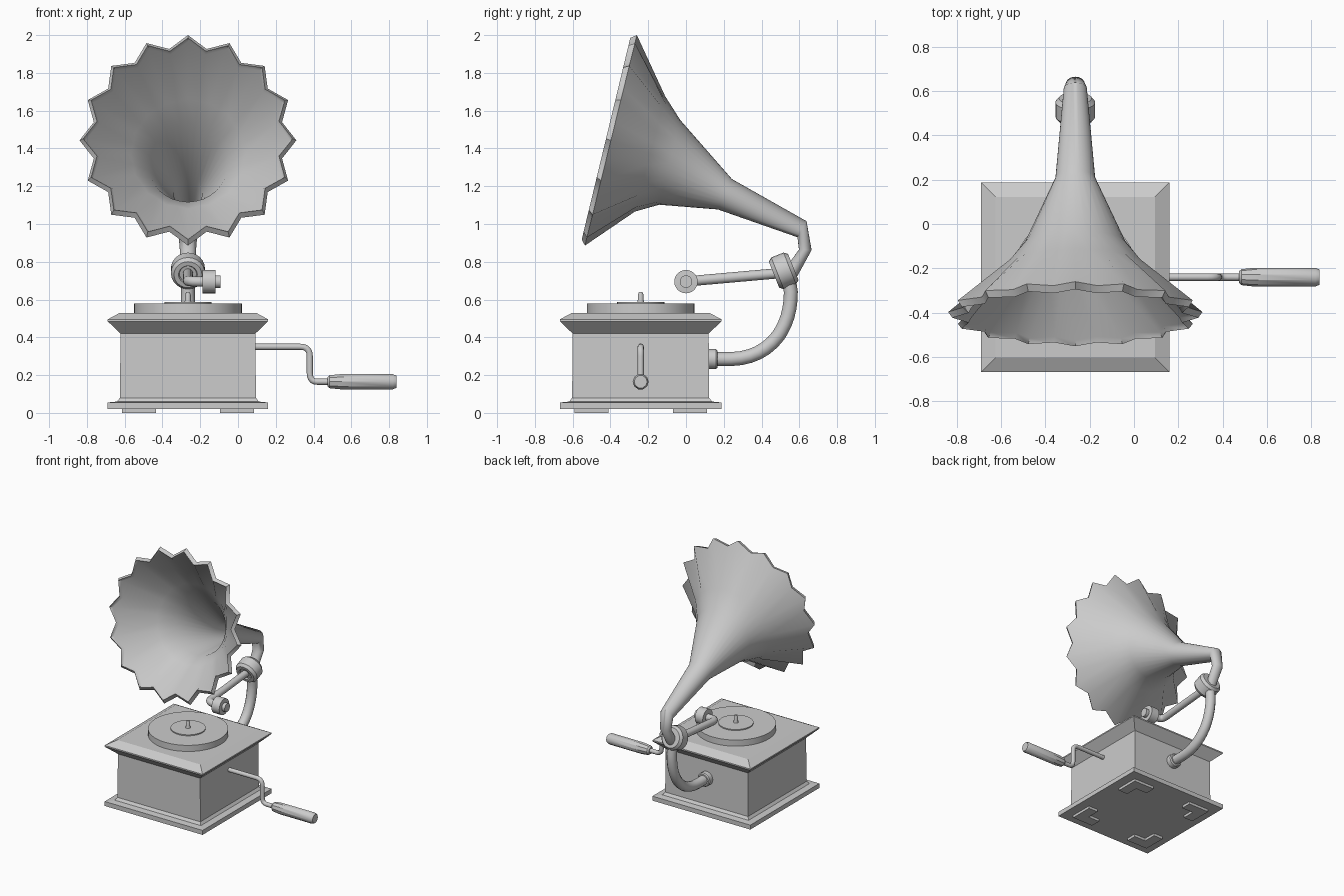
import bpy, math
from math import sin, cos, pi
from mathutils import Vector

if "Cube" in bpy.data.objects:
    bpy.data.objects.remove(bpy.data.objects["Cube"])

CX, CY = -0.265, -0.24   # centre of the cabinet


def loft(name, rings, angle=35, closed=False):
    """Skin a list of equal-length vertex rings, capped unless closed on itself."""
    n = len(rings[0])
    verts = [v for r in rings for v in r]
    faces = []
    for k in range(len(rings) - 1):
        a, b = k * n, (k + 1) * n
        faces += [(a + i, a + (i + 1) % n, b + (i + 1) % n, b + i) for i in range(n)]
    faces.append(tuple(reversed(range(n))))
    faces.append(tuple(range(len(verts) - n, len(verts))))
    me = bpy.data.meshes.new(name)
    me.from_pydata(verts, [], faces)
    ob = bpy.data.objects.new(name, me)
    bpy.context.collection.objects.link(ob)
    smooth(ob, angle)
    return ob


def smooth(ob, angle):
    bpy.ops.object.select_all(action='DESELECT')
    ob.select_set(True)
    bpy.context.view_layer.objects.active = ob
    bpy.ops.object.mode_set(mode='EDIT')
    bpy.ops.mesh.select_all(action='SELECT')
    bpy.ops.mesh.normals_make_consistent(inside=False)
    bpy.ops.object.mode_set(mode='OBJECT')
    bpy.ops.object.shade_smooth_by_angle(angle=math.radians(angle))


def lathe(name, loc, axis, profile, n=32):
    """Turn (radius, height) points around an axis."""
    q = Vector(axis).to_track_quat('Z', 'Y')
    rings = [[Vector(loc) + q @ Vector((r * cos(2 * pi * i / n), r * sin(2 * pi * i / n), h))
              for i in range(n)] for r, h in profile]
    return loft(name, rings)


def tube(name, pts, radius, res=4):
    """Round pipe along a path."""
    cu = bpy.data.curves.new(name, 'CURVE')
    cu.dimensions = '3D'
    cu.bevel_depth, cu.bevel_resolution, cu.use_fill_caps = radius, res, True
    sp = cu.splines.new('POLY')
    sp.points.add(len(pts) - 1)
    for p, co in zip(sp.points, pts):
        p.co = (*co, 1)
    ob = bpy.data.objects.new(name, cu)
    bpy.context.collection.objects.link(ob)
    bpy.ops.object.select_all(action='DESELECT')
    ob.select_set(True)
    bpy.context.view_layer.objects.active = ob
    bpy.ops.object.convert(target='MESH')
    ob = bpy.context.object
    ob.name = name
    smooth(ob, 40)
    return ob


def bend(a, corner, b, steps=5):
    """Rounded corner between two points."""
    a, c, b = Vector(a), Vector(corner), Vector(b)
    return [a * (1 - t) ** 2 + c * 2 * t * (1 - t) + b * t * t
            for t in (i / steps for i in range(steps + 1))]


# cabinet: plinth, body and moulded top in one square profile
profile = [(.425, .02), (.425, .055), (.375, .06), (.36, .08), (.357, .42),
           (.425, .485), (.425, .495), (.36, .53)]
loft("cabinet", [[(CX + sx * h, CY + sy * (h + .003), z)
                  for sx, sy in ((-1, -1), (1, -1), (1, 1), (-1, 1))] for h, z in profile], 5)

# L-shaped corner feet
L = [(.35, .35), (.17, .35), (.17, .27), (.27, .27), (.27, .17), (.35, .17)]
for sx in (-1, 1):
    for sy in (-1, 1):
        loft("foot", [[(CX + sx * x, CY + sy * y, z) for x, y in L] for z in (0, .02)], 5)

# turntable, record label and spindle
lathe("turntable", (CX, CY, 0), (0, 0, 1), [(.285, .525), (.285, .578)], 48)
lathe("record_label", (CX, CY, 0), (0, 0, 1), [(.125, .57), (.125, .586)], 32)
lathe("spindle", (CX, CY, 0), (0, 0, 1),
      [(.02, .58), (.015, .60), (.015, .625), (.009, .64)], 12)

# crank rod and handle
tube("crank_rod", [(.08, CY, .35)]
     + bend((.33, CY, .35), (.38, CY, .35), (.38, CY, .30))
     + bend((.38, CY, .21), (.38, CY, .165), (.42, CY, .165)) + [(.49, CY, .165)], .017, 3)
lathe("crank_handle", (0, CY, .165), (1, 0, 0),
      [(.025, .473), (.036, .485), (.042, .54), (.042, .82), (.034, .838)], 10)

# rear socket and curved support pipe
lathe("pipe_socket", (CX, 0, .285), (0, 1, 0), [(.053, .11), (.053, .158), (.046, .166)], 24)
tube("support_pipe", [(CX, .15, .285), (CX, .22, .285)]
     + bend((CX, .24, .285), (CX, .40, .29), (CX, .49, .41), 6)
     + bend((CX, .505, .435), (CX, .555, .52), (CX, .555, .64), 5) + [(CX, .54, .74)], .037)

# swivel collar joining pipe, horn and tone arm
lathe("collar", (CX, .517, .752), (0, .93, .37),
      [(.045, -.045), (.05, -.055), (.074, -.055), (.09, -.035), (.09, .035), (.074, .055)], 24)

# tone arm with sound box
tube("tone_arm", [(CX, .50, .74), (CX, .07, .702)]
     + bend((CX, .05, .70), (CX, 0, .697), (CX + .05, 0, .695)) + [(-.17, 0, .695)], .027)
lathe("sound_box", (0, 0, .695), (1, 0, 0),
      [(.062, -.188), (.062, -.12), (.033, -.118), (.033, -.093)], 24)

# horn sections: bottom (y, z), top (y, z), half width, flute valley ratio
outer = [((.53, .77), (.59, .725), .037, 1),
         ((.598, .865), (.665, .862), .043, 1),
         ((.59, .93), (.638, 1.015), .052, 1),
         ((.169, 1.077), (.243, 1.238), .09, 1),
         ((-.142, 1.102), (-.03, 1.55), .23, .995),
         ((-.27, 1.066), (-.11, 1.676), .318, .97),
         ((-.535, .886), (-.26, 2.0), .574, .885)]
lip = [((-.552, .918), (-.295, 1.985), .555, .885),
       ((-.525, .925), (-.275, 1.965), .54, .885)]


def horn_ring(sec, shrink=0, n=32):
    b, t, w, valley = sec
    b, t = Vector((CX, *b)), Vector((CX, *t))
    c, up = (b + t) / 2, (t - b) / 2
    up *= 1 - shrink / up.length
    return [c + (up * cos(2 * pi * i / n) + Vector(((w - shrink) * sin(2 * pi * i / n), 0, 0)))
            * (valley if i % 2 else 1) for i in range(n)]


loft("horn", [horn_ring(s) for s in outer + lip]
     + [horn_ring(s, .015) for s in reversed(outer[2:6])], 50)
